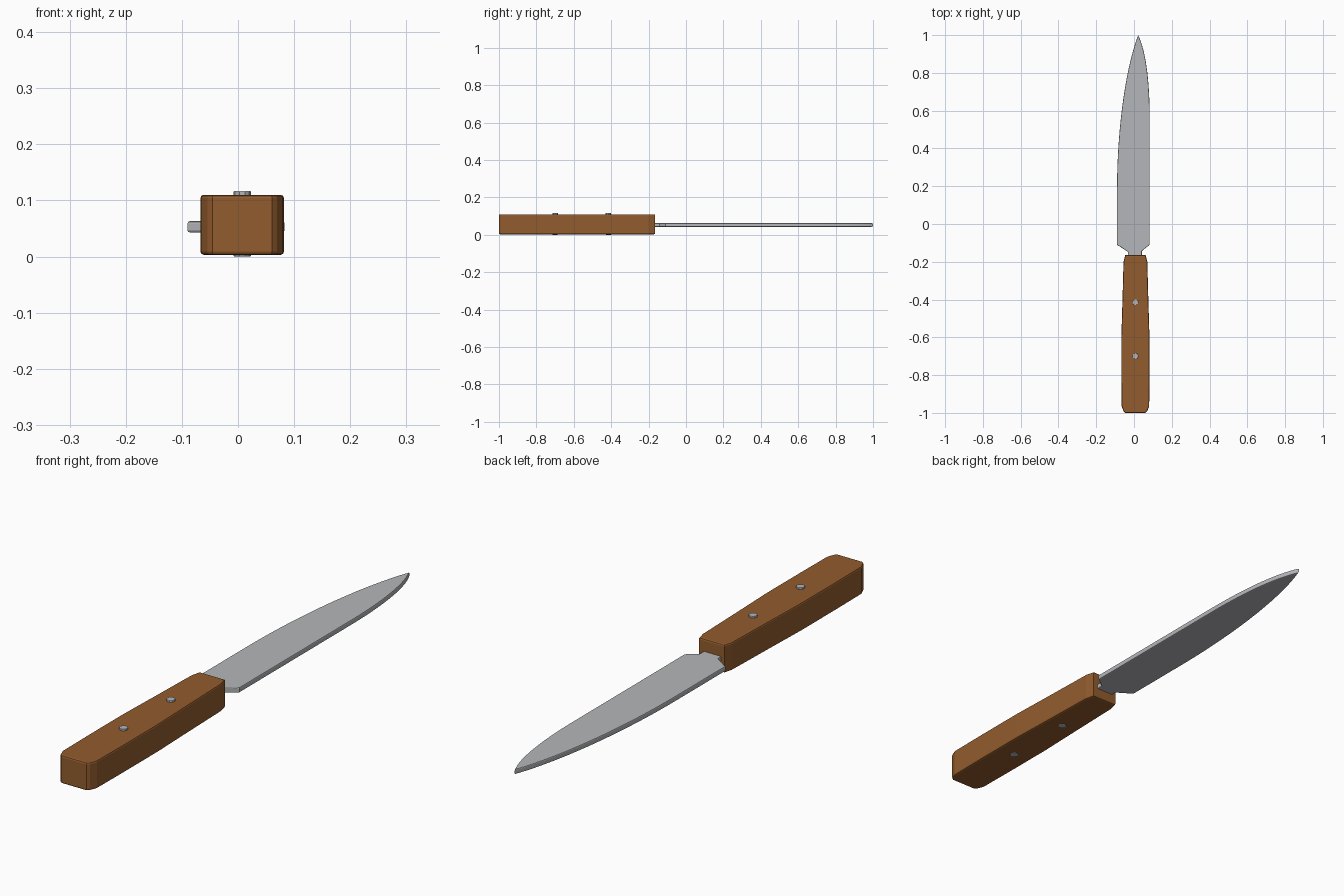
import bpy, bmesh, math
from mathutils import Vector
from mathutils.geometry import interpolate_bezier

if "Cube" in bpy.data.objects:
    bpy.data.objects.remove(bpy.data.objects["Cube"])


def material(name, rgb):
    m = bpy.data.materials.new(name)
    m.diffuse_color = (*rgb, 1)
    m.use_nodes = True
    m.node_tree.nodes["Principled BSDF"].inputs["Base Color"].default_value = m.diffuse_color
    return m


steel = material("steel", (0.46, 0.47, 0.49))
wood = material("brown wood", (0.29, 0.107, 0.027))


def finish(name, bm, mat):
    bmesh.ops.recalc_face_normals(bm, faces=bm.faces)
    me = bpy.data.meshes.new(name)
    bm.to_mesh(me)
    bm.free()
    me.materials.append(mat)
    ob = bpy.data.objects.new(name, me)
    bpy.context.collection.objects.link(ob)
    return ob


def slab(name, outline, z0, z1, bevel, mat):
    """Extrude a flat outline between two heights and soften its rims."""
    bm = bmesh.new()
    face = bm.faces.new([bm.verts.new((p[0], p[1], z0)) for p in outline])
    ext = bmesh.ops.extrude_face_region(bm, geom=[face])["geom"]
    bmesh.ops.translate(bm, vec=(0, 0, z1 - z0),
                        verts=[v for v in ext if isinstance(v, bmesh.types.BMVert)])
    rims = [e for e in bm.edges if abs(e.verts[0].co.z - e.verts[1].co.z) < 1e-6]
    bmesh.ops.bevel(bm, geom=rims, offset=bevel, segments=2, profile=0.5,
                    affect='EDGES', clamp_overlap=True)
    return finish(name, bm, mat)


def curve(a, b, c, d, n=16):
    return interpolate_bezier(*(Vector((*p, 0)) for p in (a, b, c, d)), n)


# Blade: straight heel, curved spine and belly meeting at the tip, tang into handle
right = curve((0.083, 0.56), (0.083, 0.76), (0.062, 0.92), (0.022, 1.0))
left = curve((0.022, 1.0), (-0.05, 0.81), (-0.09, 0.48), (-0.09, 0.18))
blade_outline = [(-0.032, -0.3), (0.042, -0.3), (0.042, -0.143), (0.083, -0.11)]
blade_outline += right + left[1:] + [(-0.09, -0.11), (-0.032, -0.147)]
blade = slab("blade", blade_outline, 0.043, 0.063, 0.004, steel)

# Handle: slightly swelling block with clipped corners
cx = 0.0075
half = [(0.053, -1.0), (0.062, -0.992), (0.073, -0.965), (0.0745, -0.80),
        (0.0745, -0.60), (0.069, -0.42), (0.063, -0.20), (0.054, -0.165)]
handle_outline = [(cx + x, y) for x, y in half] + [(cx - x, y) for x, y in reversed(half)]
handle = slab("handle", handle_outline, 0.003, 0.11, 0.006, wood)

# Rivets: pins running through the handle, proud on top
for i, y in enumerate((-0.415, -0.70)):
    ring = [(cx + 0.0155 * math.cos(k * math.tau / 10), y + 0.0155 * math.sin(k * math.tau / 10))
            for k in range(10)]
    slab(f"rivet_{i + 1}", ring, 0.0, 0.117, 0.002, steel)
